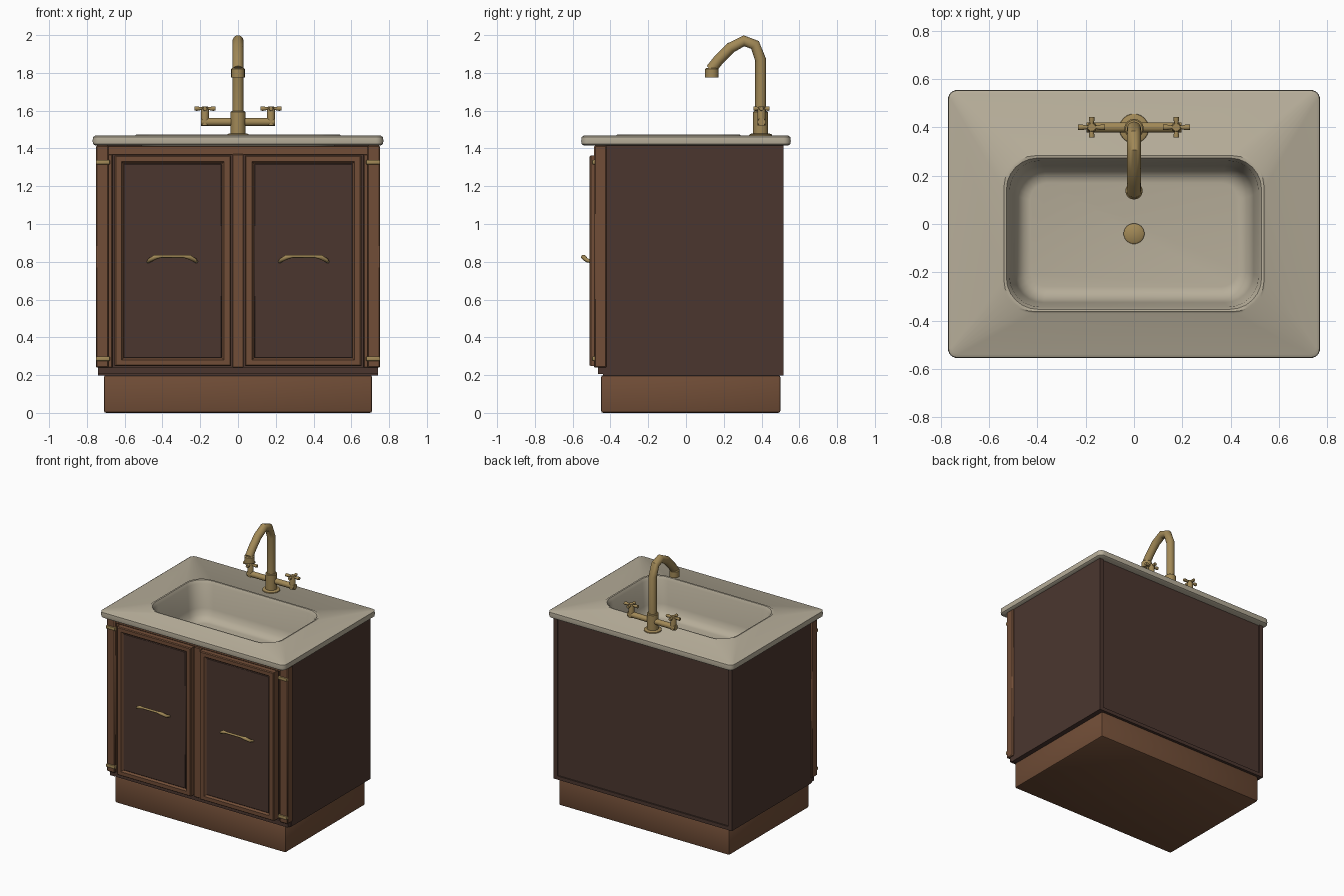
import bpy, bmesh, math
from mathutils import Vector

if "Cube" in bpy.data.objects:
    bpy.data.objects.remove(bpy.data.objects["Cube"])


def material(name, rgb):
    m = bpy.data.materials.new(name)
    m.diffuse_color = (*rgb, 1)
    m.use_nodes = True
    m.node_tree.nodes["Principled BSDF"].inputs["Base Color"].default_value = m.diffuse_color
    return m


STONE = material("warm stone", (0.47, 0.42, 0.32))
DARK = material("dark walnut", (0.070, 0.037, 0.028))
WOOD = material("brown wood", (0.165, 0.075, 0.038))
BRASS = material("aged brass", (0.36, 0.25, 0.095))


def finish(bm, name, mat, smooth=True):
    bmesh.ops.recalc_face_normals(bm, faces=bm.faces)
    me = bpy.data.meshes.new(name)
    bm.to_mesh(me)
    bm.free()
    ob = bpy.data.objects.new(name, me)
    bpy.context.collection.objects.link(ob)
    me.materials.append(mat)
    if smooth:
        bpy.ops.object.select_all(action='DESELECT')
        ob.select_set(True)
        bpy.context.view_layer.objects.active = ob
        bpy.ops.object.shade_smooth_by_angle(angle=math.radians(40))
    return ob


def box(name, mat, x, y, z, bevel=0.0, segments=1):
    bm = bmesh.new()
    bmesh.ops.create_cube(bm, size=1)
    for v in bm.verts:
        for i, (a, b) in enumerate((x, y, z)):
            v.co[i] = (a + b) / 2 + v.co[i] * (b - a)
    if bevel:
        bmesh.ops.bevel(bm, geom=bm.edges[:], offset=bevel, segments=segments,
                        profile=0.5, affect='EDGES')
    return finish(bm, name, mat, bevel > 0)


def loft(bm, loops, cap_start=True, cap_end=True):
    rings = [[bm.verts.new(p) for p in loop] for loop in loops]
    n = len(rings[0])
    for a, b in zip(rings, rings[1:]):
        for i in range(n):
            bm.faces.new((a[i], a[(i + 1) % n], b[(i + 1) % n], b[i]))
    if cap_start:
        bm.faces.new(rings[0][::-1])
    if cap_end:
        bm.faces.new(rings[-1])


def tube(name, mat, path, radii, sides=16):
    """Round section swept along a path, with one radius per point."""
    path = [Vector(p) for p in path]
    if isinstance(radii, (int, float)):
        radii = [radii] * len(path)
    bm, loops, u = bmesh.new(), [], None
    for i, p in enumerate(path):
        t = Vector((0, 0, 0))
        if i:
            t += (p - path[i - 1]).normalized()
        if i < len(path) - 1:
            t += (path[i + 1] - p).normalized()
        t.normalize()
        if u is None:
            u = t.orthogonal()
        u = (u - t * u.dot(t)).normalized()
        w = t.cross(u)
        loops.append([p + radii[i] * (u * math.cos(k * math.tau / sides) +
                                      w * math.sin(k * math.tau / sides))
                      for k in range(sides)])
    loft(bm, loops)
    return finish(bm, name, mat)


def rounded_rect(hx, y0, y1, r, z, seg=6):
    pts = []
    corners = ((hx - r, y1 - r), (-hx + r, y1 - r), (-hx + r, y0 + r), (hx - r, y0 + r))
    for q, (cx, cy) in enumerate(corners):
        for k in range(seg + 1):
            a = math.pi / 2 * (q + k / seg)
            pts.append((cx + r * math.cos(a), cy + r * math.sin(a), z))
    return pts


# Countertop with rolled edge flowing into the sunken basin
bm = bmesh.new()
loft(bm, [rounded_rect(*s) for s in (
    (0.66, -0.41, 0.44, 0.03, 1.415),
    (0.755, -0.54, 0.54, 0.03, 1.415),
    (0.767, -0.552, 0.552, 0.035, 1.423),
    (0.77, -0.555, 0.555, 0.04, 1.44),
    (0.767, -0.552, 0.552, 0.035, 1.461),
    (0.755, -0.54, 0.54, 0.03, 1.468),
    (0.545, -0.37, 0.29, 0.13, 1.468),
    (0.538, -0.363, 0.283, 0.13, 1.474),
    (0.528, -0.353, 0.273, 0.13, 1.472),
    (0.515, -0.343, 0.262, 0.125, 1.45),
    (0.495, -0.325, 0.24, 0.12, 1.28),
    (0.482, -0.312, 0.225, 0.11, 1.235),
    (0.455, -0.285, 0.197, 0.09, 1.205),
    (0.43, -0.26, 0.17, 0.07, 1.20))], cap_start=False)
finish(bm, "countertop_basin", STONE)
tube("drain", BRASS, [(0, -0.04, 1.195), (0, -0.04, 1.21), (0, -0.04, 1.216)],
     [0.043, 0.043, 0.035], 20)

# Cabinet carcass and plinth
box("plinth", WOOD, (-0.71, 0.71), (-0.45, 0.50), (0, 0.20), 0.012, 2)
box("cabinet_floor", DARK, (-0.74, 0.74), (-0.44, 0.505), (0.198, 0.24))
box("front_backing", DARK, (-0.72, 0.72), (-0.43, -0.41), (0.22, 1.41))
box("back_panel", DARK, (-0.72, 0.72), (0.485, 0.505), (0.22, 1.415))
box("back_bottom_rail", DARK, (-0.72, 0.72), (0.50, 0.515), (0.198, 0.225))
for s, side in ((-1, "left"), (1, "right")):
    def sx(a, b):
        return tuple(sorted((s * a, s * b)))

    box(side + "_side_panel", DARK, sx(0.71, 0.742), (-0.425, 0.515), (0.198, 1.417))
    # Face frame posts
    box(side + "_post", WOOD, sx(0.685, 0.753), (-0.486, -0.42), (0.24, 1.415), 0.006)
    box(side + "_inner_post", WOOD, sx(0.665, 0.69), (-0.465, -0.42), (0.24, 1.37), 0.004)

    # Door: framed ring stepping back to a flat panel
    bm = bmesh.new()
    loops = []
    for inset, y in ((0, -0.45), (0, -0.504), (0.006, -0.51), (0.036, -0.51),
                     (0.044, -0.498), (0.05, -0.494)):
        a, b = s * (0.037 + inset), s * (0.653 - inset)
        z0, z1 = 0.247 + inset * 0.9, 1.362 - inset * 0.9
        loops.append([(a, y, z0), (b, y, z0), (b, y, z1), (a, y, z1)])
    loft(bm, loops, cap_end=False)
    finish(bm, side + "_door_frame", WOOD, False)
    box(side + "_door_panel", DARK, sx(0.085, 0.607), (-0.50, -0.485), (0.29, 1.319), 0.004)

    # Bowed pull with flared ends
    cx = s * 0.348
    tube(side + "_door_pull", BRASS,
         [(cx + dx, y, z) for dx, y, z in (
             (-0.128, -0.497, 0.80), (-0.12, -0.525, 0.808), (-0.09, -0.543, 0.825),
             (-0.06, -0.546, 0.829), (0.06, -0.546, 0.829), (0.09, -0.543, 0.825),
             (0.12, -0.525, 0.808), (0.128, -0.497, 0.80))],
         [0.008, 0.011, 0.013, 0.008, 0.008, 0.013, 0.011, 0.008], 10)

    # Hinge bands
    for z, level in ((0.287, "lower"), (1.327, "upper")):
        box(f"{side}_{level}_hinge", BRASS, sx(0.678, 0.752), (-0.497, -0.47),
            (z - 0.012, z + 0.012), 0.005, 2)

    # Tap arm, riser and cross handle
    hx = s * 0.175
    tube(side + "_tap_arm", BRASS, [(0, 0.40, 1.54), (s * 0.197, 0.40, 1.54)], 0.021)
    tube(side + "_tap_riser", BRASS, [(hx, 0.40, 1.522), (hx, 0.40, 1.60), (hx, 0.40, 1.622)],
         [0.021, 0.021, 0.016])
    flare = [0.011, 0.012, 0.008, 0.008, 0.012, 0.011]
    steps = (-1, -0.75, -0.4, 0.4, 0.75, 1)
    tube(side + "_tap_cross_long", BRASS, [(hx + 0.056 * t, 0.40, 1.611) for t in steps], flare, 10)
    tube(side + "_tap_cross_short", BRASS, [(hx, 0.40 + 0.043 * t, 1.611) for t in steps], flare, 10)

# Face frame rail, centre post and lower strip
box("top_rail", WOOD, (-0.70, 0.70), (-0.475, -0.42), (1.364, 1.414), 0.004)
box("centre_post", WOOD, (-0.03, 0.03), (-0.486, -0.42), (0.24, 1.37), 0.004)
box("bottom_rail", DARK, (-0.74, 0.74), (-0.465, -0.42), (0.205, 0.241))

# Faucet
FY = 0.395
tube("faucet_base", BRASS, [(0, FY, 1.465), (0, FY, 1.474), (0, FY, 1.48)],
     [0.062, 0.06, 0.045], 20)
tube("faucet_body", BRASS, [(0, FY, 1.475), (0, FY, 1.592), (0, FY, 1.597)],
     [0.04, 0.04, 0.035], 20)
tube("faucet_spout", BRASS, [(0, y, z) for y, z in (
    (FY, 1.59), (FY, 1.87), (0.365, 1.948), (0.307, 1.970), (0.235, 1.932),
    (0.175, 1.872), (0.132, 1.818))], 0.029)
tube("faucet_nozzle", BRASS, [(0, 0.137, 1.775), (0, 0.137, 1.82), (0, 0.137, 1.827)],
     [0.036, 0.036, 0.03])
